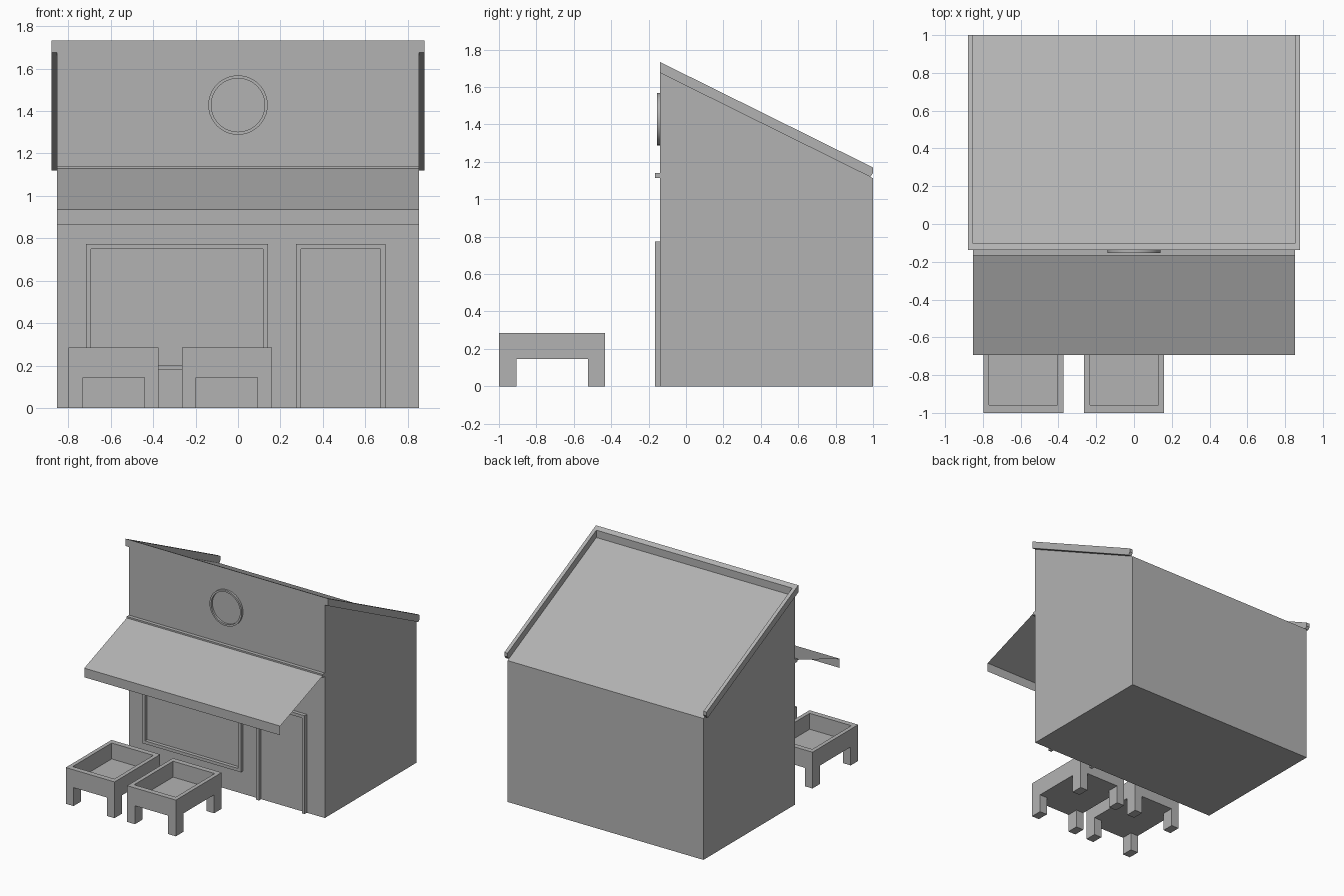
import bpy, bmesh, math

if "Cube" in bpy.data.objects:
    bpy.data.objects.remove(bpy.data.objects["Cube"])

grey = bpy.data.materials.new("plain grey")
grey.diffuse_color = (0.45, 0.45, 0.45, 1)
grey.use_nodes = True
grey.node_tree.nodes["Principled BSDF"].inputs["Base Color"].default_value = grey.diffuse_color


def make(name, verts, faces, closed=True):
    me = bpy.data.meshes.new(name)
    me.from_pydata(verts, [], faces)
    if closed:
        bm = bmesh.new()
        bm.from_mesh(me)
        bmesh.ops.recalc_face_normals(bm, faces=bm.faces)
        bm.to_mesh(me)
        bm.free()
    me.materials.append(grey)
    ob = bpy.data.objects.new(name, me)
    bpy.context.collection.objects.link(ob)
    return ob


def extrude_x(name, profile, x0, x1):
    """Solid from a (y, z) profile swept along x."""
    n = len(profile)
    verts = [(x, y, z) for x in (x0, x1) for y, z in profile]
    faces = [list(range(n)), list(range(n, 2 * n))]
    faces += [[i, (i + 1) % n, (i + 1) % n + n, i + n] for i in range(n)]
    return make(name, verts, faces)


def box(name, x0, x1, y0, y1, z0, z1):
    return extrude_x(name, [(y0, z0), (y1, z0), (y1, z1), (y0, z1)], x0, x1)


W, F, P = 0.852, -0.138, -0.166   # half width, wall front, trim front


def roof(y, lift=0.0):
    return 1.675 - 0.495 * (y - F) + lift


# Shop body with sloping roof
extrude_x("shop_body", [(F, 0), (1, 0), (1, roof(1)), (F, roof(F))], -W, W)

# Raised roof edge: two sides and the front
rail = [(F, roof(F)), (0.985, roof(0.985)), (1, 1.14), (1, roof(1, 0.058)), (F, roof(F, 0.058))]
extrude_x("roof_edge_left", rail, -0.88, -W)
extrude_x("roof_edge_right", rail, W, 0.88)
extrude_x("roof_edge_front", [(F, roof(F)), (-0.103, roof(-0.103)),
                              (-0.103, roof(-0.103, 0.058)), (F, roof(F, 0.058))], -W, W)

# Awning: bar on the wall and a thin cloth with hanging flap
box("awning_bar", -W, W, P, F, 1.113, 1.14)
cloth = [(P, 1.128), (-0.693, 0.935), (-0.693, 0.863)]
make("awning_cloth", [(x, y, z) for y, z in cloth for x in (-W, W)],
     [(0, 2, 3, 1), (2, 4, 5, 3)], closed=False)


# Window and door frames
def frame(name, x0, x1, z0, z1, sill, t=0.024):
    box(name + "_top", x0, x1, P, F, z1 - t, z1)
    low = z0
    if sill:
        low = z0 + t
        box(name + "_sill", x0, x1, P, F, z0, low)
    box(name + "_left", x0, x0 + t, P, F, low, z1 - t)
    box(name + "_right", x1 - t, x1, P, F, low, z1 - t)


frame("window_frame", -0.717, 0.142, 0.18, 0.773, True)
frame("door_frame", 0.274, 0.696, 0, 0.773, False)

# Round sign ring
n = 40
section = [(0.14, F), (0.14, -0.154), (0.126, -0.154), (0.126, F)]
verts = [(r * math.cos(a), y, 1.428 + r * math.sin(a))
         for a in (2 * math.pi * i / n for i in range(n)) for r, y in section]
faces = [[i * 4 + j, i * 4 + (j + 1) % 4, (i + 1) % n * 4 + (j + 1) % 4, (i + 1) % n * 4 + j]
         for i in range(n) for j in range(4)]
ring = make("round_sign_ring", verts, faces)
bpy.context.view_layer.objects.active = ring
ring.select_set(True)
bpy.ops.object.shade_smooth_by_angle()
ring.select_set(False)

# Display crates: block with a hollow top and two arches cut between the legs
crate = box("display_crate_left", -0.798, -0.374, -1, -0.432, 0, 0.285)
cutters = [box("cut_top", -0.767, -0.405, -0.958, -0.474, 0.16, 0.5),
           box("cut_front", -0.731, -0.441, -1.2, -0.2, -0.2, 0.145),
           box("cut_side", -1, -0.2, -0.907, -0.525, -0.2, 0.145)]
bpy.context.view_layer.objects.active = crate
for c in cutters:
    m = crate.modifiers.new("cut", 'BOOLEAN')
    m.operation, m.solver, m.object = 'DIFFERENCE', 'EXACT', c
    bpy.ops.object.modifier_apply(modifier=m.name)
    bpy.data.objects.remove(c)
second = crate.copy()
second.name = "display_crate_right"
second.location.x = 0.534
bpy.context.collection.objects.link(second)
